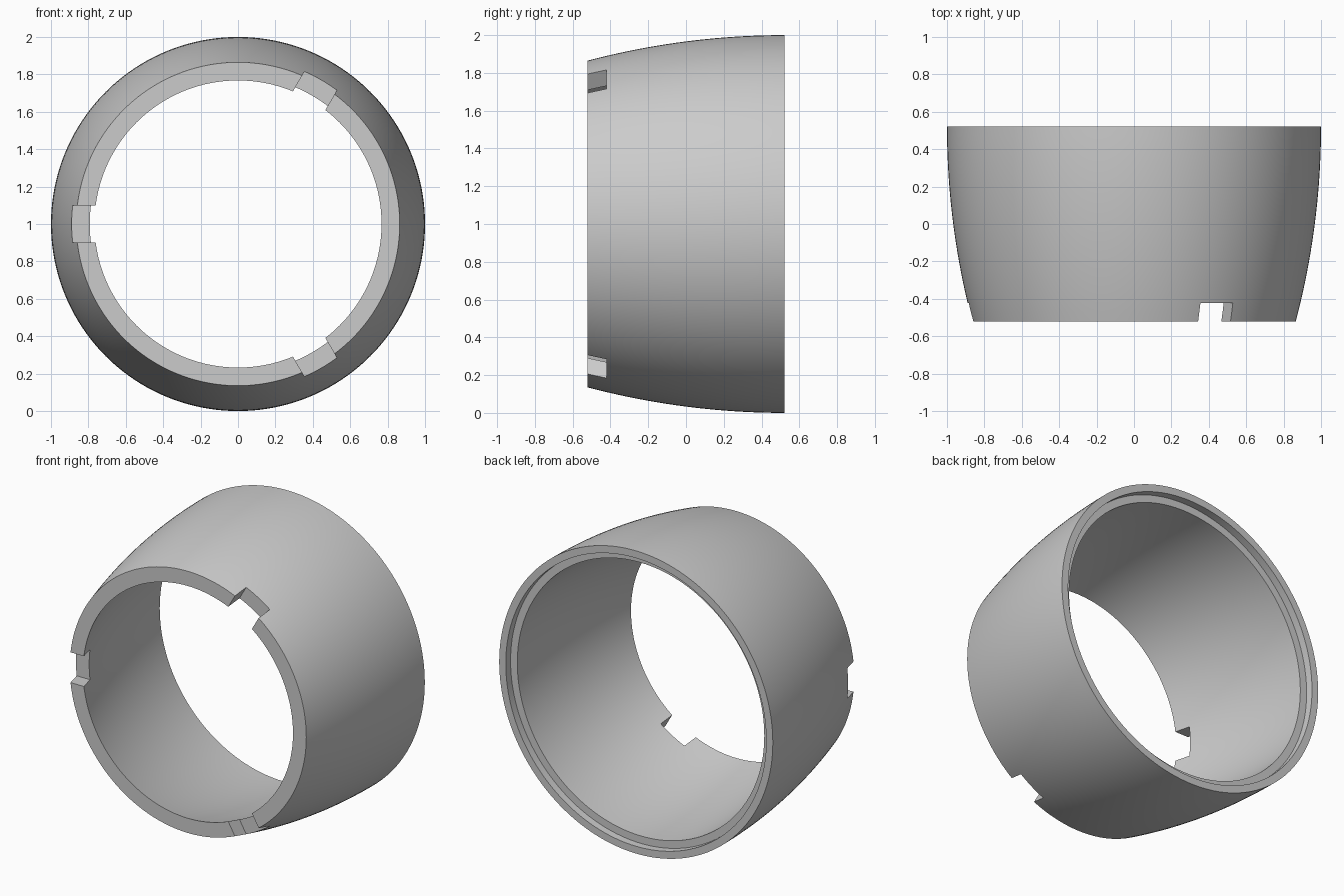
import bpy
import bmesh
from math import cos, sin, pi, sqrt, radians

HALF = 0.522          # half the length along y
SEGMENTS = 160
WALL = 0.097
BULGE = 4.09          # radius of the barrel arc

cube = bpy.data.objects.get("Cube")
if cube:
    bpy.data.objects.remove(cube, do_unlink=True)

grey = bpy.data.materials.new("plain grey")
grey.use_nodes = True
colour = (0.6, 0.6, 0.6, 1)
grey.diffuse_color = colour
grey.node_tree.nodes["Principled BSDF"].inputs["Base Color"].default_value = colour


def new_object(name, bm):
    bmesh.ops.recalc_face_normals(bm, faces=bm.faces)
    mesh = bpy.data.meshes.new(name)
    bm.to_mesh(mesh)
    bm.free()
    obj = bpy.data.objects.new(name, mesh)
    obj.location.z = 1
    bpy.context.collection.objects.link(obj)
    return obj


def outer_radius(y):
    return 1 - BULGE + sqrt(BULGE ** 2 - (HALF - y) ** 2)


# Barrel wall profile: outer arc, stepped rear rim, inner arc
steps = 20
shelf = HALF - 0.05
outer_y = [-HALF + 2 * HALF * i / steps for i in range(steps + 1)]
inner_y = [shelf - (shelf + HALF) * i / steps for i in range(steps + 1)]
profile = [(outer_radius(y), y) for y in outer_y]
profile += [(0.952, HALF), (0.952, shelf)]
profile += [(outer_radius(y) - WALL, y) for y in inner_y]

# Revolve the profile around the y axis
bm = bmesh.new()
rings = []
for s in range(SEGMENTS):
    a = 2 * pi * s / SEGMENTS
    rings.append([bm.verts.new((r * cos(a), y, r * sin(a))) for r, y in profile])
n = len(profile)
for s in range(SEGMENTS):
    here, there = rings[s], rings[(s + 1) % SEGMENTS]
    for i in range(n):
        j = (i + 1) % n
        bm.faces.new((here[i], here[j], there[j], there[i]))
ring = new_object("barrel_ring", bm)
ring.data.materials.append(grey)

# Three square notches in the front rim
bpy.context.view_layer.objects.active = ring
ring.select_set(True)
for k, angle in enumerate((60, 180, 300)):
    bm = bmesh.new()
    bmesh.ops.create_cube(bm, size=1)
    bmesh.ops.scale(bm, vec=(0.5, 0.2, 0.2), verts=bm.verts)
    bmesh.ops.translate(bm, vec=(0.85, -HALF, 0), verts=bm.verts)
    cutter = new_object(f"notch_cutter_{k + 1}", bm)
    cutter.rotation_euler.y = -radians(angle)
    cutter.hide_render = True
    bpy.context.view_layer.update()
    cut = ring.modifiers.new("notch", 'BOOLEAN')
    cut.operation = 'DIFFERENCE'
    cut.solver = 'EXACT'
    cut.object = cutter
    bpy.ops.object.modifier_apply(modifier=cut.name)
    bpy.data.objects.remove(cutter, do_unlink=True)

bpy.ops.object.shade_smooth_by_angle(angle=radians(30))
